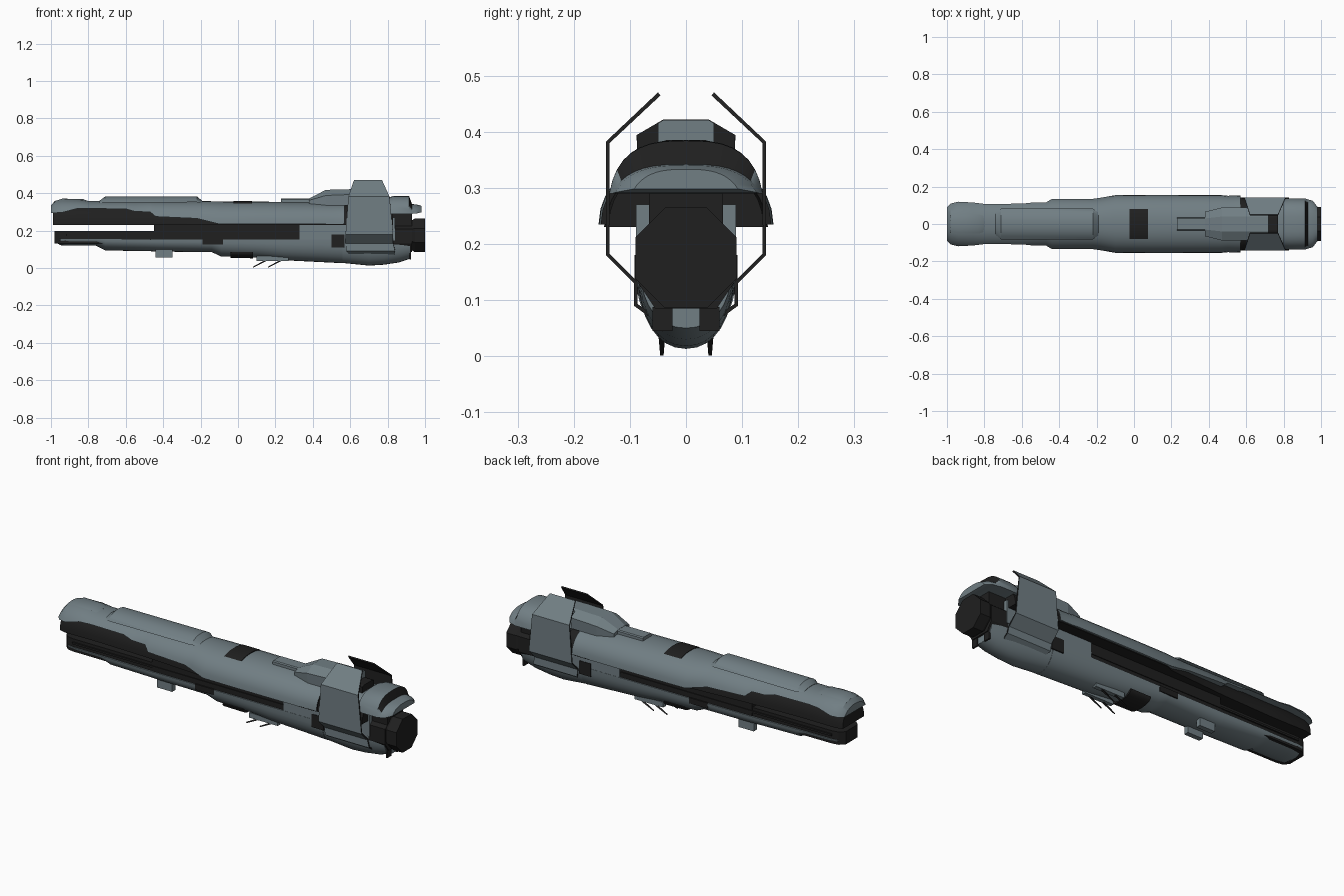
import bpy, bmesh, math

cube = bpy.data.objects.get("Cube")
if cube:
    bpy.data.objects.remove(cube)


def material(name, colour):
    m = bpy.data.materials.new(name)
    m.use_nodes = True
    m.diffuse_color = colour
    m.node_tree.nodes["Principled BSDF"].inputs["Base Color"].default_value = colour
    return m


GREY = material("slate grey", (.165, .21, .23, 1))
DARK = material("charcoal", (.014, .014, .014, 1))
MID = .23      # height of the upper hull's widest line


def finish(name, bm, mats, angle):
    mesh = bpy.data.meshes.new(name)
    bm.to_mesh(mesh)
    bm.free()
    for m in mats:
        mesh.materials.append(m)
    ob = bpy.data.objects.new(name, mesh)
    bpy.context.collection.objects.link(ob)
    if angle:
        bpy.ops.object.select_all(action='DESELECT')
        ob.select_set(True)
        bpy.context.view_layer.objects.active = ob
        bpy.ops.object.shade_smooth_by_angle(angle=math.radians(angle))
    return ob


def loft(name, sections, mats, rule=None, angle=0):
    """Skin closed sections, each an x and a list of (y, z)."""
    bm = bmesh.new()
    rings = [[bm.verts.new((x, y, z)) for y, z in pts] for x, pts in sections]
    for a, b in zip(rings, rings[1:]):
        for i in range(len(a)):
            j = (i + 1) % len(a)
            bm.faces.new((a[i], a[j], b[j], b[i]))
    bm.faces.new(rings[0])
    bm.faces.new(rings[-1])
    bmesh.ops.recalc_face_normals(bm, faces=bm.faces)
    if rule:
        for f in bm.faces:
            f.material_index = int(rule(f.calc_center_median()))
    return finish(name, bm, mats, angle)


def arc(width, base, tip, edge, power, steps=8):
    """Superellipse from one side over the tip to the other, cut off at edge."""
    ratio = min(max((edge - base) / (tip - base), 0), .98)
    start = math.asin(ratio ** (1 / power))
    half = []
    for i in range(steps + 1):
        t = start + (math.pi / 2 - start) * i / steps
        half.append((width * max(math.cos(t), 0) ** power,
                     base + (tip - base) * math.sin(t) ** power))
    return half + [(-y, z) for y, z in reversed(half[:-1])]


def dome(name, stations, mats, rule=None, power=.9):
    # stations: x, half width, lower edge, top
    return loft(name, [(x, arc(w, MID, top, edge, power)) for x, w, edge, top in stations],
                mats, rule, 32)


def keel(name, stations, mats):
    # stations: x, half width, upper edge, bottom
    return loft(name, [(x, arc(w, edge, low, edge, .92)) for x, w, edge, low in stations],
                mats, angle=32)


def prism(name, x0, x1, pts, mats):
    """Symmetric section extruded along x, given as its +y half."""
    full = pts + [(-y, z) for y, z in reversed(pts)]
    return loft(name, [(x0, full), (x1, full)], mats)


def box(name, x, y, z, mats):
    loft(name, [(v, [(y[0], z[0]), (y[1], z[0]), (y[1], z[1]), (y[0], z[1])]) for v in x], mats)


# Upper hull: dark core under stepped grey armour with a dark rear face
dome("upper_core", [(-.99, .09, .228, .33), (-.95, .1, .228, .345), (-.75, .098, .228, .345),
                    (-.45, .108, .228, .345), (-.12, .13, .228, .345), (-.08, .146, .228, .345),
                    (.55, .146, .228, .345), (.6, .138, .228, .345), (.83, .138, .228, .345)],
     [DARK])
dome("upper_armour", [(-1, .108, .295, .335), (-.98, .122, .295, .358), (-.94, .132, .297, .367),
                      (-.86, .143, .318, .365), (-.8, .139, .318, .358), (-.6, .138, .316, .358),
                      (-.55, .132, .302, .358), (-.47, .132, .3, .358), (-.44, .14, .275, .358),
                      (-.22, .138, .265, .358), (-.18, .142, .255, .358), (-.1, .154, .235, .356),
                      (.1, .156, .235, .355), (.46, .155, .235, .352), (.5, .151, .235, .35),
                      (.57, .152, .235, .35)], [GREY, DARK], lambda c: c.x > .56)
dome("rear_armour", [(.62, .142, .29, .35), (.83, .142, .29, .35)], [GREY], power=.7)

# Plates lying on the upper hull
dome("dorsal_ridge", [(-.74, .122, .348, .36), (-.71, .122, .35, .383), (-.22, .125, .352, .383),
                      (-.19, .135, .348, .358)], [GREY])
dome("nose_plate", [(-.98, .12, .352, .358), (-.94, .125, .362, .371), (-.83, .125, .36, .369),
                    (-.8, .12, .352, .358)], [GREY])
dome("dorsal_hatch", [(-.025, .158, .344, .358), (.075, .158, .344, .358)], [DARK])
prism("dorsal_block", .23, .4, [(.035, .345), (.035, .366), (.03, .371)], [GREY])

# Lower jaw with a rounded tip, and keel
loft("jaw_core", [(x, [(-w, .13), (w, .13), (w, .198), (-w, .198)])
                  for x, w in ((-.98, .05), (-.955, .074), (-.92, .08), (-.44, .082))], [DARK])
box("keel_core", (-.45, .36), (-.084, .084), (.13, .236), [DARK])
keel("jaw_armour", [(-.975, .05, .155, .138), (-.95, .078, .155, .122), (-.9, .085, .155, .12),
                    (-.76, .086, .155, .12), (-.71, .088, .155, .094), (-.46, .09, .152, .09)],
     [GREY])
keel("keel_armour", [(-.47, .09, .152, .09), (-.42, .09, .152, .088), (-.14, .09, .152, .085),
                     (-.09, .09, .152, .062), (.1, .09, .152, .056), (.24, .09, .152, .042),
                     (.56, .09, .152, .026)], [GREY])
keel("ventral_hatch", [(-.04, .075, .085, .055), (.08, .075, .085, .052)], [DARK])
keel("rear_belly", [(.55, .088, .15, .028), (.7, .086, .15, .013), (.78, .085, .15, .018),
                    (.86, .083, .15, .03), (.92, .08, .15, .05)], [GREY])
box("keel_flank", (.33, .84), (-.089, .089), (.148, .27), [GREY])
for side in (-1, 1):
    box("keel_rail", (-.92, .34), sorted((side * .078, side * .088)), (.172, .182), [DARK])
    box("keel_notch", (-.19, -.08), sorted((side * .07, side * .0905)), (.125, .155), [DARK])
    box("flank_vent", (.5, .57), sorted((side * .08, side * .0915)), (.11, .18), [DARK])
    box("belly_vent", (.916, .925), sorted((side * .024, side * .06)), (.045, .088), [DARK])

# Chin pods and sensor whips
for side in (-1, 1):
    box("chin_pod", (-.44, -.35), sorted((side * .03, side * .056)), (.057, .1), [GREY])
    box("sensor_mount", (.1, .27), sorted((side * .028, side * .05)), (.038, .065), [GREY])
    for x in (.08, .16):
        y = side * .043
        loft("sensor_whip", [(x, [(y - .003, .001), (y + .003, .001), (y, .007)]),
                             (x + .07, [(y - .006, .036), (y + .006, .036), (y, .046)])], [DARK])

# Dorsal tower with a sloping front and dark rear shoulders
loft("tower", [(x, [(.085 * s, .335), (.088 * s, low), (.04 * s, top), (-.04 * s, top),
                    (-.088 * s, low), (-.085 * s, .335)])
               for x, s, low, top in ((.38, .75, .362, .372), (.47, 1, .388, .418),
                                      (.62, 1, .394, .422))],
     [GREY, DARK], lambda c: c.x > .61)
prism("tower_back", .6, .72, [(.05, .34), (.05, .415), (.04, .421)], [GREY])
prism("tower_vent", .72, .77, [(.05, .34), (.05, .38), (.035, .385)], [DARK])

# Folded side shields, dark inside
bm = bmesh.new()
rows = []
for y, z, x0, x1 in ((.05, .47, .62, .77), (.143, .382, .59, .81), (.143, .18, .575, .83),
                     (.093, .13, .575, .83), (.093, .09, .58, .84), (.06, .066, .6, .84)):
    rows.append((bm.verts.new((x0, y, z)), bm.verts.new((x1, y, z))))
for a, b in zip(rows, rows[1:]):
    bm.faces.new((a[0], a[1], b[1], b[0]))
shields = finish("side_shields", bm, [GREY, DARK], 0)
solid = shields.modifiers.new("thickness", 'SOLIDIFY')
solid.thickness = .007
solid.offset = -1
solid.material_offset = 1
solid.material_offset_rim = 1
mirror = shields.modifiers.new("mirror", 'MIRROR')
mirror.use_axis = (False, True, False)

# Stern: dark engine block under a cap with a dark step and a rounded lip
prism("engine_block", .83, .93, [(.055, .085), (.085, .13), (.085, .21), (.066, .225),
                                 (.066, .33)], [DARK])
dome("stern_cap", [(.8, .138, .292, .375), (.83, .14, .29, .385), (.915, .14, .29, .384),
                   (.93, .14, .29, .342), (.955, .135, .292, .34), (.98, .105, .298, .333)],
     [GREY, DARK], lambda c: .915 < c.x < .93 and c.z > .325, .7)


# Octagonal nozzle
def octagon(r):
    return [(r * math.cos(math.pi * (i + .5) / 4), .175 + r * math.sin(math.pi * (i + .5) / 4))
            for i in range(8)]


loft("nozzle", [(x, octagon(r)) for x, r in ((.92, .08), (.945, .097), (1, .097))], [DARK])
